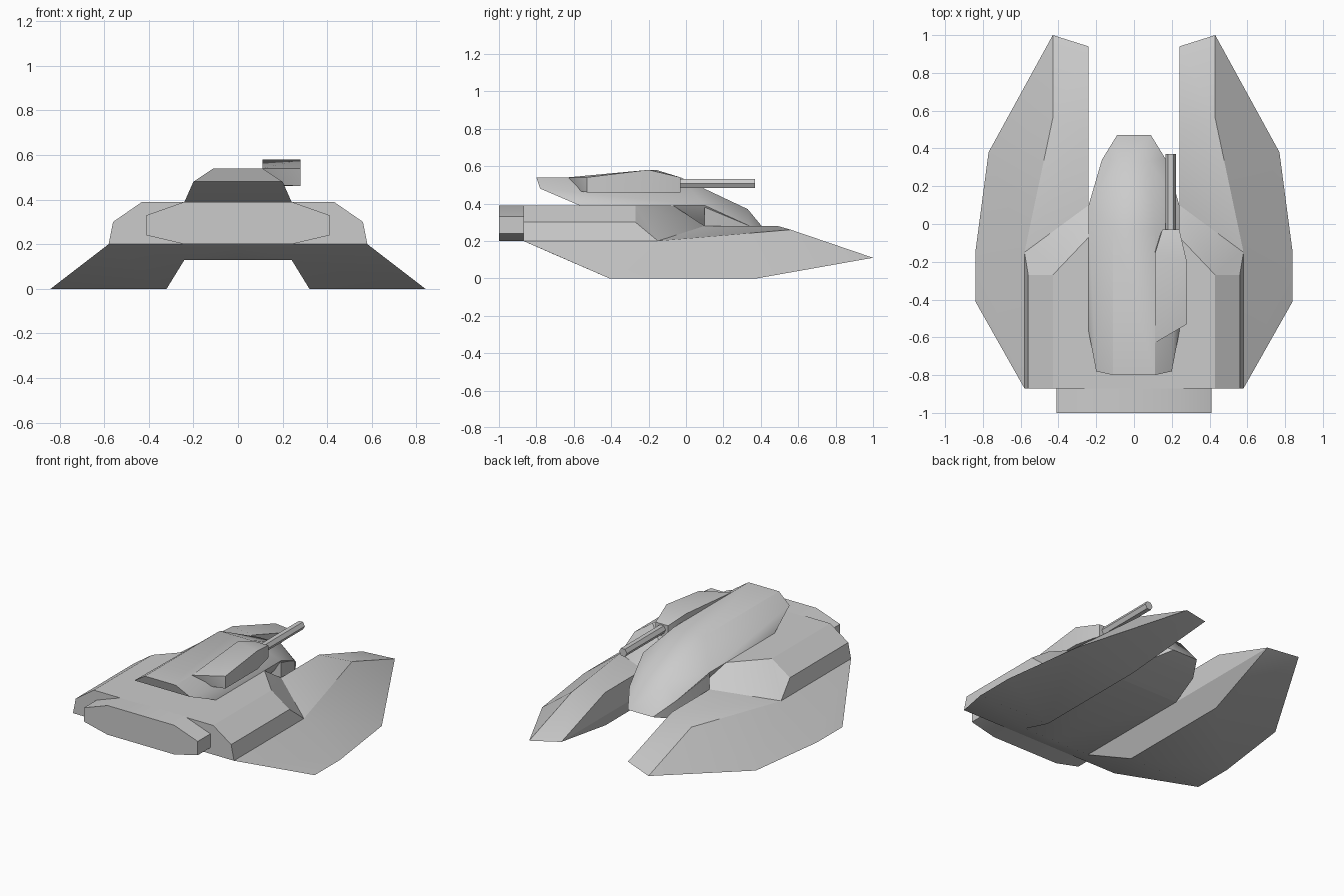
import bpy
import bmesh
from math import radians
from mathutils import Matrix

default_cube = bpy.data.objects.get("Cube")
if default_cube:
    bpy.data.objects.remove(default_cube, do_unlink=True)

# One grey armour colour for everything
armour = bpy.data.materials.new("armour_grey")
armour.use_nodes = True
grey = (.6, .6, .6, 1)
armour.diffuse_color = grey
armour.node_tree.nodes["Principled BSDF"].inputs["Base Color"].default_value = grey


def finish(bm, name, smooth_angle=30):
    """Turn a bmesh into a named, shaded object."""
    bmesh.ops.recalc_face_normals(bm, faces=bm.faces[:])
    mesh = bpy.data.meshes.new(name)
    bm.to_mesh(mesh)
    bm.free()
    mesh.materials.append(armour)
    obj = bpy.data.objects.new(name, mesh)
    bpy.context.collection.objects.link(obj)
    bpy.ops.object.select_all(action='DESELECT')
    obj.select_set(True)
    bpy.context.view_layer.objects.active = obj
    bpy.ops.object.shade_smooth_by_angle(angle=radians(smooth_angle))
    return obj


def convex_part(name, points, mirrored=False):
    """Wrap a convex shell around a few corner points."""
    bm = bmesh.new()
    for x, y, z in points:
        bm.verts.new((x, y, z))
        if mirrored:
            bm.verts.new((-x, y, z))
    result = bmesh.ops.convex_hull(bm, input=bm.verts[:])
    spare = set(result["geom_interior"]) | set(result["geom_unused"])
    spare_verts = [item for item in spare if isinstance(item, bmesh.types.BMVert)]
    bmesh.ops.delete(bm, geom=spare_verts, context='VERTS')
    bmesh.ops.dissolve_limit(bm, angle_limit=radians(1), verts=bm.verts[:], edges=bm.edges[:])
    return finish(bm, name)


# Hull with two forward prongs: corners of the left half
corners = {
    # centre line
    "mid_rear_top": (0, -.87, .39), "mid_rear_low": (0, -.87, .2),
    "mid_front_top": (0, -.07, .39), "mid_front_ledge": (0, .1, .28),
    "mid_front_low": (0, .1, .13), "mid_belly": (0, -.71, .13),
    # raised deck
    "deck_rear": (.43, -.87, .39), "deck_front": (.43, -.27, .39),
    "deck_inner": (.24, -.07, .39),
    "side_rear": (.56, -.87, .3), "side_front": (.56, -.27, .3),
    "sill_rear": (.58, -.87, .2), "sill_front": (.58, -.15, .2),
    # prong
    "ledge_rear": (.24, .1, .28), "ledge_front": (.24, .49, .28),
    "ridge": (.43, .56, .26), "tip": (.43, 1, .11), "tip_inner": (.24, .94, .13),
    "skirt_rear": (.84, -.41, 0), "skirt_mid": (.84, -.15, 0), "skirt_front": (.77, .38, 0),
    "keel_rear": (.32, -.41, 0), "keel_front": (.32, .37, 0),
    "belly_start": (.24, -.87, .2), "belly_rear": (.24, -.71, .13), "belly_front": (.24, .1, .13),
}
panels = [
    # deck and rear
    "mid_rear_top deck_rear deck_front deck_inner mid_front_top",
    "mid_rear_low belly_start sill_rear side_rear deck_rear mid_rear_top",
    "deck_rear side_rear side_front deck_front",
    "side_rear sill_rear sill_front side_front",
    # front of the deck falling to the prong
    "side_front sill_front deck_front",
    "deck_front sill_front ledge_rear",
    "deck_front ledge_rear deck_inner",
    "sill_front ledge_front ledge_rear",
    "sill_front ridge ledge_front",
    "ridge tip tip_inner ledge_front",
    # sloping outer skirt
    "sill_rear skirt_rear skirt_mid sill_front",
    "sill_front skirt_mid skirt_front",
    "sill_front skirt_front ridge",
    "ridge skirt_front tip",
    # underside
    "skirt_rear skirt_mid skirt_front keel_front keel_rear",
    "skirt_front tip keel_front",
    "tip tip_inner keel_front",
    "belly_start sill_rear skirt_rear keel_rear belly_rear",
    "mid_rear_low belly_start belly_rear mid_belly",
    "mid_belly belly_rear belly_front mid_front_low",
    # inner walls of the prong and the front bulkhead
    "belly_rear belly_front keel_front keel_rear",
    "belly_front tip_inner keel_front",
    "belly_front tip_inner ledge_front ledge_rear",
    "mid_front_low belly_front ledge_rear mid_front_ledge",
    "mid_front_ledge ledge_rear deck_inner mid_front_top",
]
bm = bmesh.new()
verts = {name: bm.verts.new(point) for name, point in corners.items()}
for panel in panels:
    bm.faces.new([verts[name] for name in panel.split()])
bmesh.ops.mirror(bm, geom=bm.verts[:] + bm.edges[:] + bm.faces[:],
                 matrix=Matrix.Identity(4), merge_dist=.0005, axis='X')
finish(bm, "hull")

# Cabin running along the middle, with a drooped nose
cabin = [
    (.11, -.8, .54), (.11, -.03, .54), (.2, -.78, .48),
    (.24, -.57, .39), (.24, .1, .39),
    (.08, .33, .37), (.17, .34, .28), (.09, .47, .2),
]
convex_part("cabin", cabin, mirrored=True)

# Lower jaw closing the nose down to the belly
jaw = [(.24, .1, .38), (.24, .1, .13), (.17, .34, .28), (.17, .34, .16), (.09, .47, .2)]
convex_part("nose_underside", jaw, mirrored=True)

# Exhaust block at the rear
exhaust = [(x, y, z) for y in (-1, -.86)
           for x, z in ((.24, .39), (.41, .33), (.41, .24), (.24, .2))]
convex_part("exhaust_block", exhaust, mirrored=True)

# Gun pod on the left of the cabin
pod = [
    (.11, -.63, .54), (.28, -.53, .54), (.28, -.53, .46), (.11, -.6, .47),
    (.11, -.16, .58), (.28, -.2, .58), (.28, -.2, .46), (.11, -.13, .46),
    (.15, -.03, .54), (.24, -.03, .54), (.24, -.03, .46), (.15, -.03, .46),
]
convex_part("gun_pod", pod)

# Six-sided gun barrel
bm = bmesh.new()
barrel_place = Matrix.Translation((.195, .16, .507)) @ Matrix.Rotation(radians(90), 4, 'X') \
    @ Matrix.Rotation(radians(90), 4, 'Z')
bmesh.ops.create_cone(bm, cap_ends=True, segments=6, radius1=.028, radius2=.028,
                      depth=.42, matrix=barrel_place)
if abs(max(v.co.z for v in bm.verts) - .535) < .001:
    bmesh.ops.rotate(bm, verts=bm.verts[:], cent=(.195, .16, .507),
                     matrix=Matrix.Rotation(radians(30), 3, 'Y'))
finish(bm, "gun_barrel")
